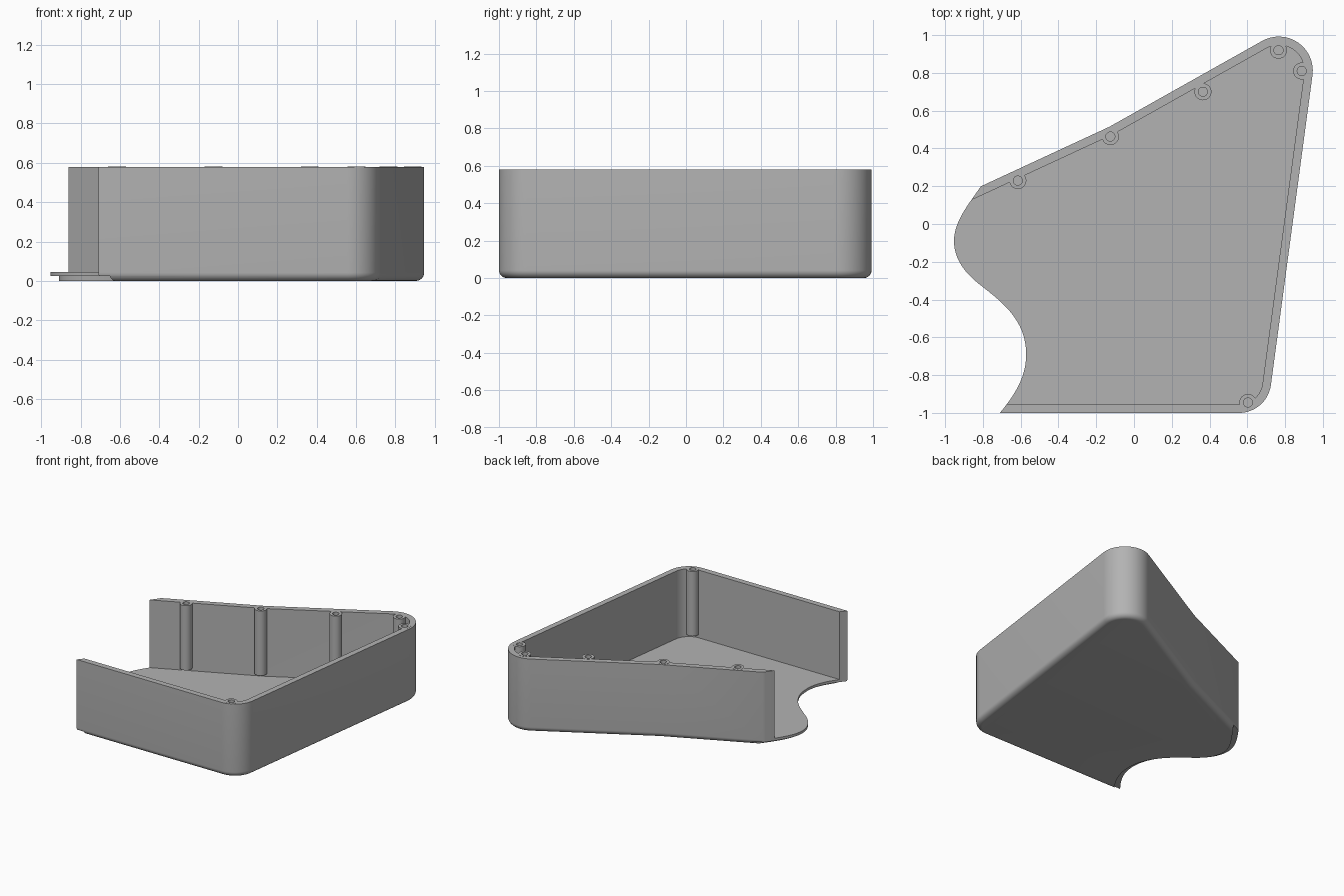
import bpy, bmesh, math
from mathutils import Vector
from mathutils.geometry import interpolate_bezier, intersect_line_line_2d

if "Cube" in bpy.data.objects:
    bpy.data.objects.remove(bpy.data.objects["Cube"], do_unlink=True)

HEIGHT, WALL, FLOOR, ROUND = 0.58, 0.045, 0.045, 0.042
LIP_INSET, LIP_Z = 0.043, 0.025

grey = bpy.data.materials.new("plain_grey")
grey.use_nodes = True
grey.diffuse_color = (0.45, 0.45, 0.45, 1)
grey.node_tree.nodes["Principled BSDF"].inputs["Base Color"].default_value = grey.diffuse_color


def loft(bm, rings):
    """Skin closed rings of equal length and cap both ends."""
    loops = [[bm.verts.new(p) for p in ring] for ring in rings]
    n = len(loops[0])
    for a, b in zip(loops, loops[1:]):
        for i in range(n):
            j = (i + 1) % n
            bm.faces.new((a[i], a[j], b[j], b[i]))
    bm.faces.new(loops[0][::-1])
    bm.faces.new(loops[-1])


def make_object(name, bm):
    bmesh.ops.recalc_face_normals(bm, faces=bm.faces[:])
    mesh = bpy.data.meshes.new(name)
    bm.to_mesh(mesh)
    bm.free()
    mesh.materials.append(grey)
    obj = bpy.data.objects.new(name, mesh)
    bpy.context.collection.objects.link(obj)
    return obj


def prism(name, outline, z0, z1):
    bm = bmesh.new()
    loft(bm, [[(p[0], p[1], z) for p in outline] for z in (z0, z1)])
    return make_object(name, bm)


def circle(center, r, n=32):
    return [(center[0] + r * math.cos(math.tau * i / n),
             center[1] + r * math.sin(math.tau * i / n)) for i in range(n)]


def cylinders(name, radius, z0, z1):
    bm = bmesh.new()
    for c in POSTS:
        loft(bm, [[(x, y, z) for x, y in circle(c, radius)] for z in (z0, z1)])
    return make_object(name, bm)


def cut(obj, cutter):
    mod = obj.modifiers.new("cut", "BOOLEAN")
    mod.operation, mod.solver, mod.object = "DIFFERENCE", "EXACT", cutter
    bpy.context.view_layer.objects.active = obj
    bpy.ops.object.modifier_apply(modifier=mod.name)


# Plan corners with their rounding radii; the left end is trimmed later
CORNERS = [((-1.5, -1), 0), ((0.705, -1), 0.17), ((0.993, 1.146), 0.18),
           ((-0.13, 0.515), 0), ((-1.5, -0.12), 0)]


def plan(inset, steps=16):
    """Rounded plan outline moved inwards by inset."""
    pts = [Vector(c) for c, _ in CORNERS]
    n = len(pts)
    edges = []
    for i in range(n):
        d = (pts[(i + 1) % n] - pts[i]).normalized()
        edges.append((pts[i] + Vector((-d.y, d.x)) * inset, d))
    out = []
    for i, (_, radius) in enumerate(CORNERS):
        (p, d), (q, e) = edges[i - 1], edges[i]
        cross = d.x * e.y - d.y * e.x
        w = q - p
        corner = p + d * ((w.x * e.y - w.y * e.x) / cross)
        if not radius:
            out.append(corner)
            continue
        r = radius - inset
        turn = d.angle(e)
        start = corner - d * r * math.tan(turn / 2)
        left = Vector((-d.y, d.x))
        for k in range(steps + 1):
            a = turn * k / steps
            out.append(start + left * r * (1 - math.cos(a)) + d * r * math.sin(a))
    return out


# Tray: rounded bottom edge, upright wall, rim, inner wall and floor
profile = []
for k in range(9):
    a = math.pi / 2 * k / 8
    profile.append((ROUND * (1 - math.sin(a)), ROUND * (1 - math.cos(a))))
profile += [(0, HEIGHT), (WALL, HEIGHT), (WALL, FLOOR)]
bm = bmesh.new()
loft(bm, [[(p.x, p.y, z) for p in plan(inset)] for inset, z in profile])
tray = make_object("open_tray", bm)

# Wavy open side: anchor, handle, handle, anchor
WAVE = [[(-0.71, -1), (-0.61, -0.88), (-0.571, -0.79), (-0.571, -0.69)],
        [(-0.571, -0.69), (-0.571, -0.5), (-0.71, -0.405), (-0.83, -0.31)],
        [(-0.83, -0.31), (-0.91, -0.245), (-0.953, -0.17), (-0.953, -0.09)],
        [(-0.953, -0.09), (-0.953, 0.01), (-0.88, 0.1), (-0.81, 0.2)]]
wave = []
for seg in WAVE:
    a, h, g, b = [Vector((x, y, 0)) for x, y in seg]
    wave += interpolate_bezier(a, h, g, b, 17)[:-1]
wave.append(Vector((-0.81, 0.2, 0)))
wave.insert(0, wave[0] + (wave[0] - wave[1]).normalized() * 0.25)
wave.append(wave[-1] + (wave[-1] - wave[-2]).normalized() * 0.2)


def side_cutter(name, offset, z0, z1):
    line = []
    for i, p in enumerate(wave):
        t = (wave[min(i + 1, len(wave) - 1)] - wave[max(i - 1, 0)]).normalized()
        line.append((p.x + t.y * offset, p.y - t.x * offset))
    outline = line + [(-2, line[-1][1]), (-2, line[0][1])]
    return prism(name, outline, z0, z1)


# Screw posts along the walls
POSTS = [(0.765, 0.92), (0.888, 0.81), (0.365, 0.70),
         (-0.125, 0.463), (-0.615, 0.23), (0.603, -0.945)]
posts = cylinders("screw_posts", 0.045, 0.07, HEIGHT + 0.001)

# Trim the open side, step its underside, and bore the posts
side = side_cutter("side_cutter", 0, -0.2, 1)
step = side_cutter("step_cutter", LIP_INSET, -0.2, LIP_Z)
bores = cylinders("bore_cutter", 0.024, 0.3, 0.8)
cut(tray, side)
cut(tray, step)
cut(tray, bores)
cut(posts, bores)
for cutter in (side, step, bores):
    bpy.data.objects.remove(cutter, do_unlink=True)

# Smooth the curves, keep the edges crisp
for obj in (tray, posts):
    bpy.ops.object.select_all(action="DESELECT")
    obj.select_set(True)
    bpy.context.view_layer.objects.active = obj
    bpy.ops.object.shade_smooth_by_angle(angle=math.radians(30))
